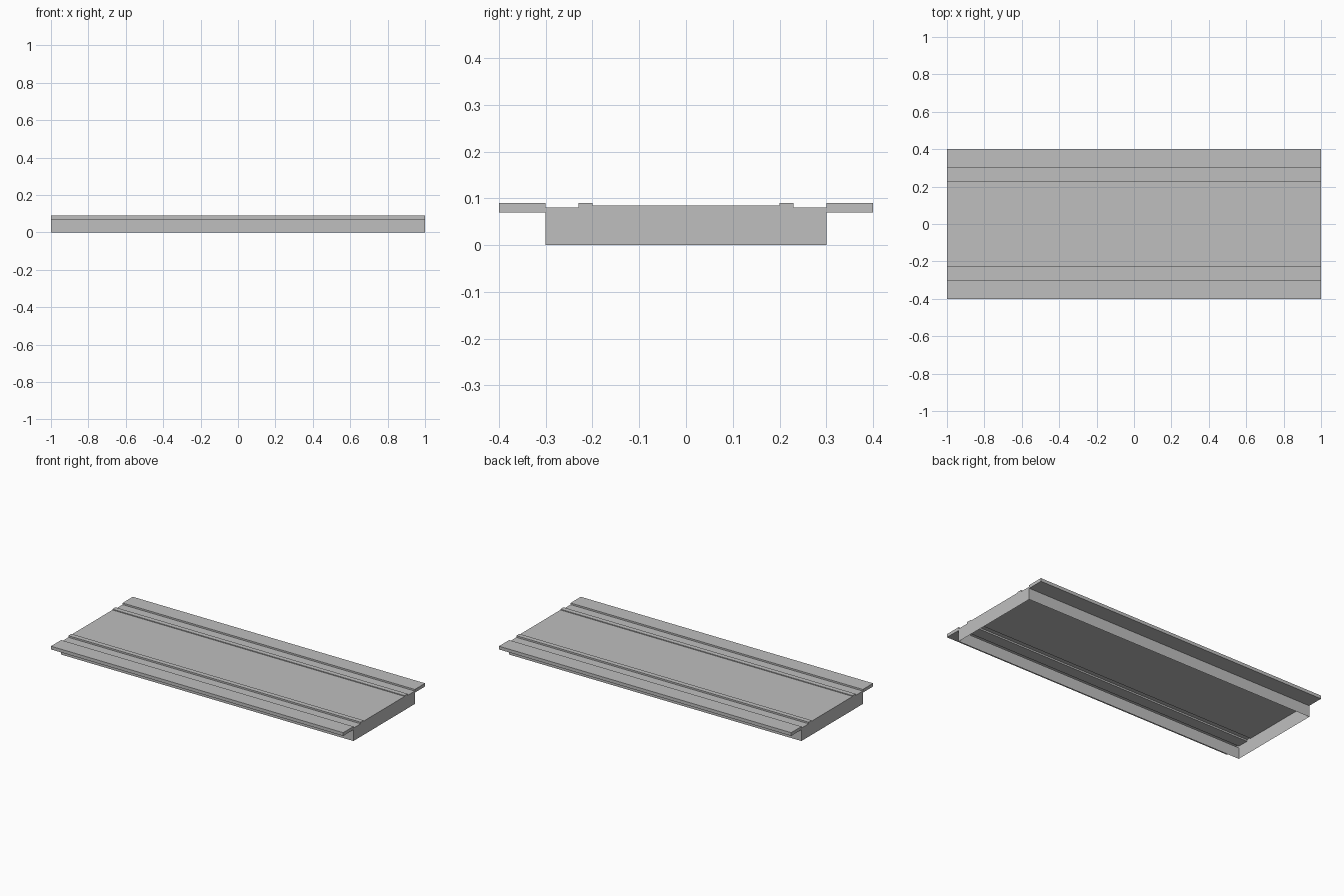
import bpy
import bmesh

cube = bpy.data.objects.get("Cube")
if cube:
    bpy.data.objects.remove(cube, do_unlink=True)

HALF_LENGTH = 1.0

grey = bpy.data.materials.new("plain_grey")
grey.use_nodes = True
colour = (0.52, 0.52, 0.52, 1.0)
grey.diffuse_color = colour
grey.node_tree.nodes["Principled BSDF"].inputs["Base Color"].default_value = colour

# Half cross-section (y, z): skirt, side flange, groove, raised rib, sunken deck
half = [(0.3, 0.0), (0.3, 0.07), (0.4, 0.07), (0.4, 0.09), (0.3, 0.09),
        (0.3, 0.08), (0.23, 0.08), (0.23, 0.09), (0.2, 0.09), (0.2, 0.085)]
profile = half + [(-y, z) for y, z in reversed(half)]

# Sweep the section along x; the underside stays open between the skirts
bm = bmesh.new()
ends = [[bm.verts.new((x, y, z)) for y, z in profile]
        for x in (-HALF_LENGTH, HALF_LENGTH)]
back, front = ends
for i in range(len(profile) - 1):
    bm.faces.new((back[i], front[i], front[i + 1], back[i + 1]))

# End walls
bm.faces.new(list(reversed(back)))
bm.faces.new(front)
bmesh.ops.recalc_face_normals(bm, faces=bm.faces)

# Keep the normals facing outwards
deck = max(bm.faces, key=lambda f: f.calc_area())
if deck.normal.z < 0:
    bmesh.ops.reverse_faces(bm, faces=bm.faces)

mesh = bpy.data.meshes.new("channelled_deck")
bm.to_mesh(mesh)
bm.free()
mesh.materials.append(grey)
panel = bpy.data.objects.new("channelled_deck", mesh)
bpy.context.collection.objects.link(panel)
